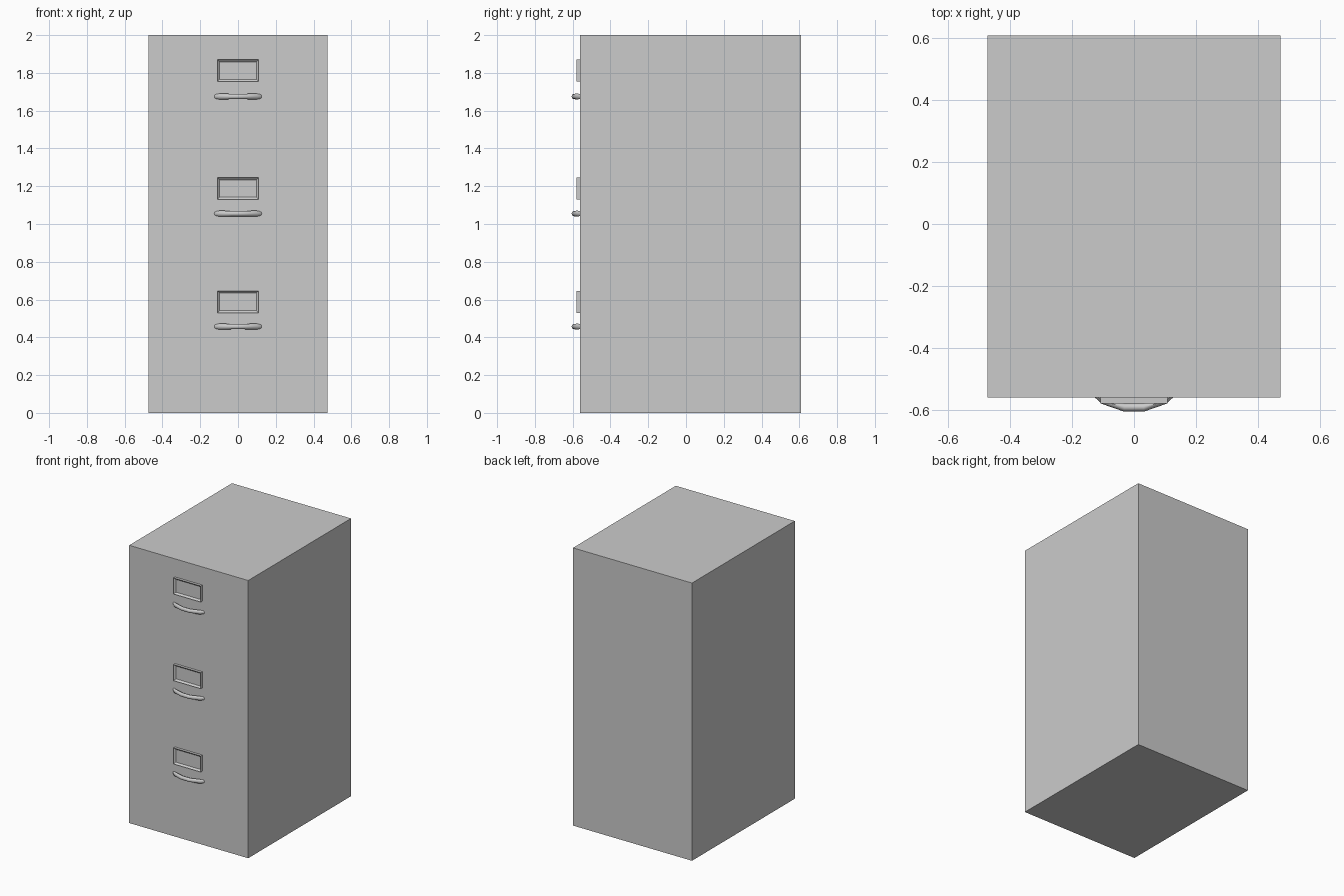
import bpy, bmesh, math

if "Cube" in bpy.data.objects:
    bpy.data.objects.remove(bpy.data.objects["Cube"])

FRONT = -0.561


def finish(name, bm, smooth=False):
    bmesh.ops.recalc_face_normals(bm, faces=bm.faces)
    mesh = bpy.data.meshes.new(name)
    bm.to_mesh(mesh)
    bm.free()
    obj = bpy.data.objects.new(name, mesh)
    bpy.context.collection.objects.link(obj)
    if smooth:
        bpy.context.view_layer.objects.active = obj
        obj.select_set(True)
        bpy.ops.object.shade_smooth_by_angle(angle=math.radians(50))
        obj.select_set(False)
    return obj


def box(x, y0, y1, z0, z1):
    bm = bmesh.new()
    bmesh.ops.create_cube(bm, size=1)
    for v in bm.verts:
        v.co = (v.co.x * 2 * x,
                y0 if v.co.y < 0 else y1,
                z0 if v.co.z < 0 else z1)
    return bm


def label_holder(name, z):
    # Raised rectangular frame with a recessed card window
    bm = box(0.109, -0.58, FRONT, z - 0.058, z + 0.058)
    front = [f for f in bm.faces if f.calc_center_median().y < -0.575]
    bmesh.ops.inset_region(bm, faces=front, thickness=0.017)
    bmesh.ops.translate(bm, verts=front[0].verts, vec=(0, 0.012, 0))
    finish(name, bm)


def handle(name, z):
    # Bowed pull: octagonal sections given by outer point, inner point, half height
    half = [((-0.126, FRONT), (-0.106, FRONT), 0.012),
            ((-0.105, -0.581), (-0.090, -0.565), 0.016),
            ((-0.033, -0.606), (-0.030, -0.579), 0.014)]
    sections = half + [((-o[0], o[1]), (-i[0], i[1]), h)
                       for o, i, h in reversed(half)]
    bm = bmesh.new()
    rings = []
    for o, i, h in sections:
        ring = []
        for k in range(8):
            a = k * math.tau / 8
            t = 0.5 + 0.5 * math.cos(a)
            ring.append(bm.verts.new((i[0] + (o[0] - i[0]) * t,
                                      i[1] + (o[1] - i[1]) * t,
                                      z + h * math.sin(a))))
        rings.append(ring)
    for a, b in zip(rings, rings[1:]):
        for k in range(8):
            n = (k + 1) % 8
            bm.faces.new((a[k], a[n], b[n], b[k]))
    bm.faces.new(rings[0])
    bm.faces.new(rings[-1])
    finish(name, bm, smooth=True)


# Cabinet body
finish("cabinet_body", box(0.474, FRONT, 0.609, 0, 2))

# Drawer hardware, top to bottom
rows = [("top", 1.812, 1.675), ("middle", 1.188, 1.055), ("bottom", 0.588, 0.457)]
for row, label_z, handle_z in rows:
    label_holder(row + "_label_holder", label_z)
    handle(row + "_drawer_handle", handle_z)
